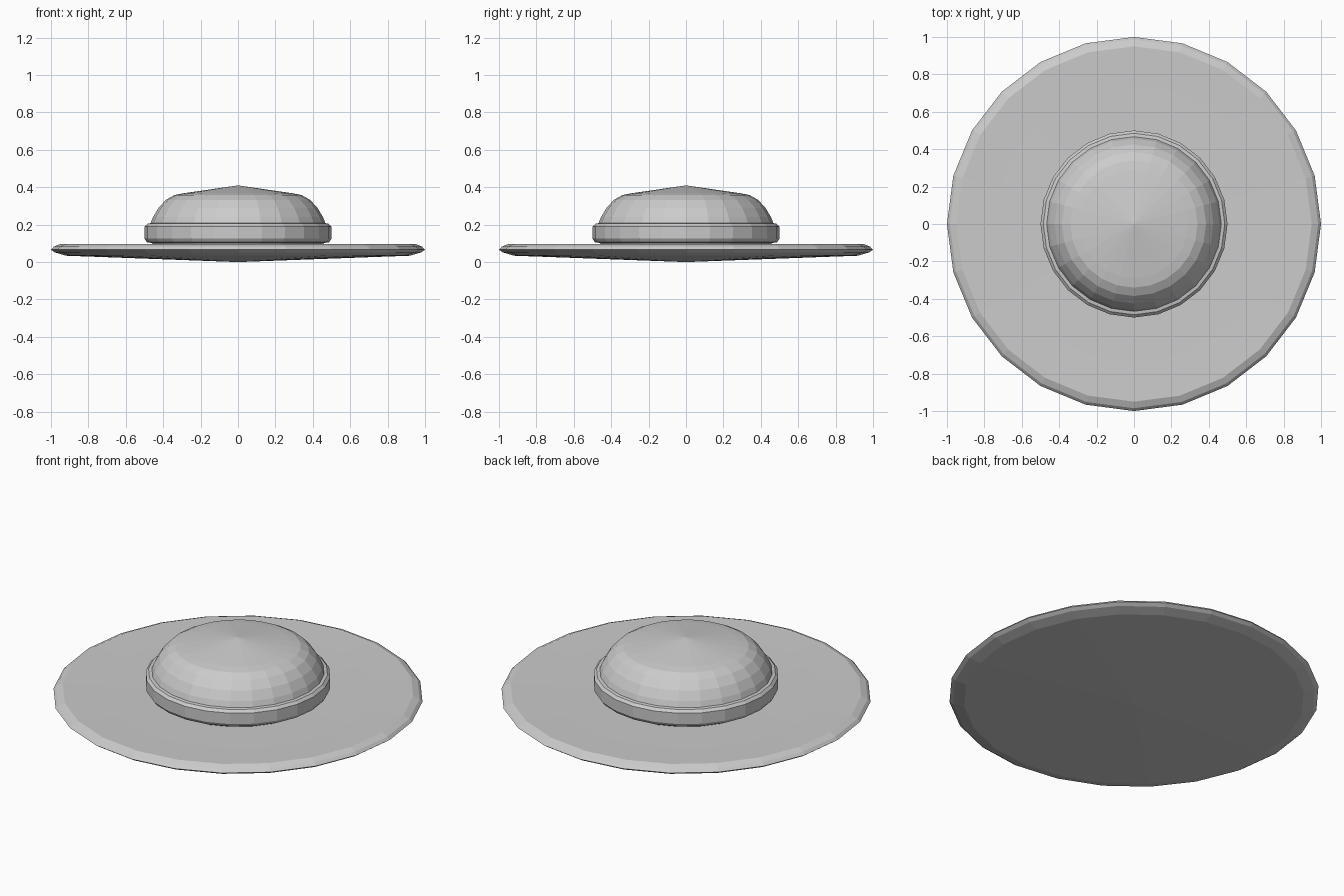
import bpy
import bmesh
import math

SIDES = 24

if "Cube" in bpy.data.objects:
    bpy.data.objects.remove(bpy.data.objects["Cube"], do_unlink=True)

grey = bpy.data.materials.new("plain grey")
grey.use_nodes = True
colour = (0.6, 0.6, 0.6, 1)
grey.diffuse_color = colour
grey.node_tree.nodes["Principled BSDF"].inputs["Base Color"].default_value = colour


def lathe(name, profile):
    """Spin a (radius, height) profile, bottom to top, around the z axis."""
    bm = bmesh.new()
    verts = [bm.verts.new((r, 0, z)) for r, z in profile]
    edges = [bm.edges.new(pair) for pair in zip(verts, verts[1:])]
    bmesh.ops.spin(bm, geom=verts + edges, axis=(0, 0, 1), cent=(0, 0, 0),
                   angle=math.tau, steps=SIDES, use_merge=True)
    bmesh.ops.remove_doubles(bm, verts=bm.verts, dist=0.0005)
    bmesh.ops.recalc_face_normals(bm, faces=bm.faces)
    mesh = bpy.data.meshes.new(name)
    bm.to_mesh(mesh)
    bm.free()
    mesh.materials.append(grey)
    obj = bpy.data.objects.new(name, mesh)
    bpy.context.collection.objects.link(obj)
    return obj


# Wide, slightly dished brim with a bevelled edge
lathe("brim", [(0, 0), (0.92, 0.034), (0.98, 0.052), (1.0, 0.066),
               (0.985, 0.082), (0.95, 0.097), (0.74, 0.092),
               (0.44, 0.088), (0, 0.088)])

# Domed crown with a raised band around its foot
lathe("crown", [(0, 0.08), (0.45, 0.08), (0.46, 0.102), (0.488, 0.106),
                (0.5, 0.125), (0.5, 0.19), (0.485, 0.205), (0.467, 0.208),
                (0.455, 0.24), (0.425, 0.29), (0.385, 0.333),
                (0.34, 0.358), (0.29, 0.368), (0, 0.41)])
